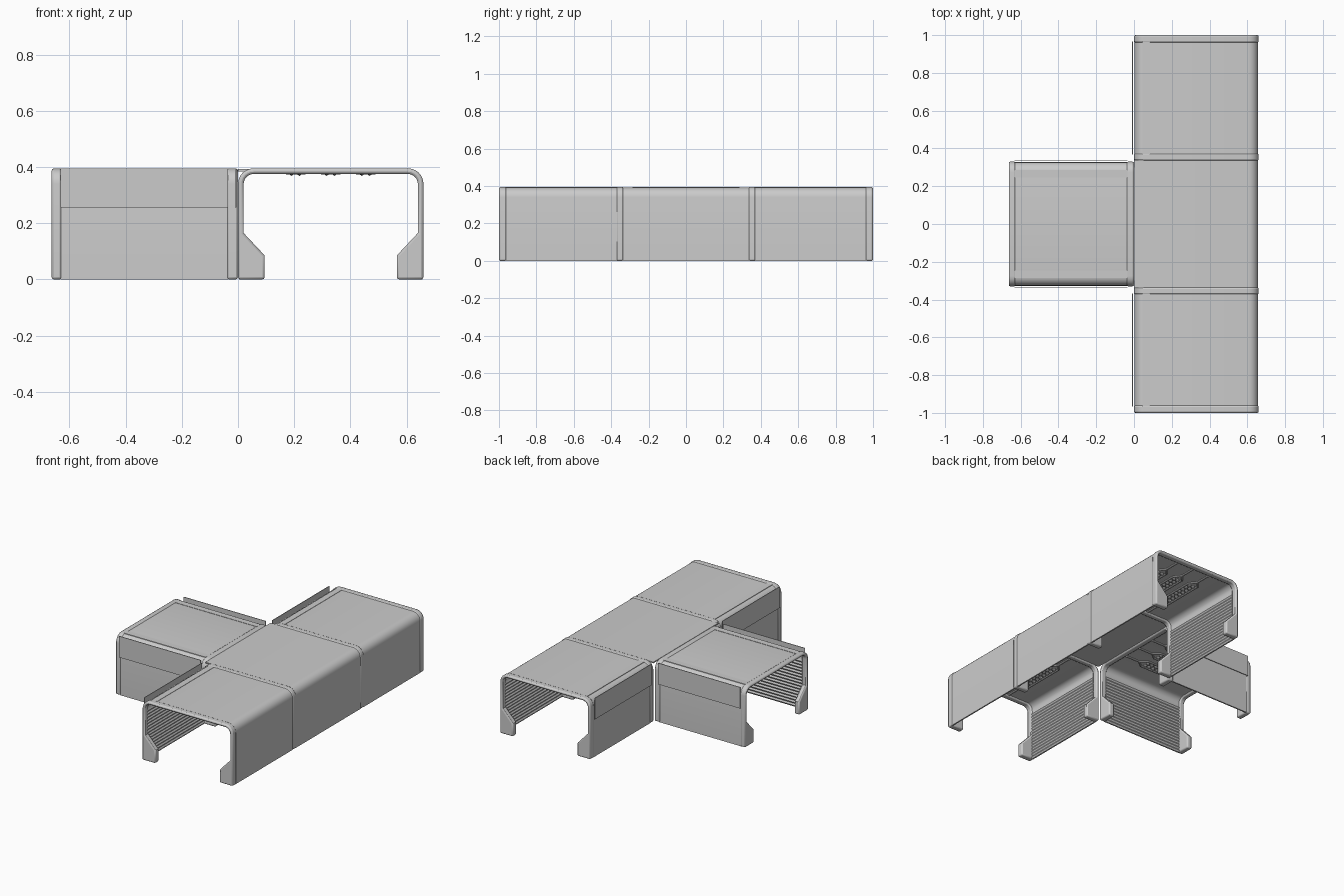
import bpy, bmesh, math
from mathutils import Matrix, Vector

if "Cube" in bpy.data.objects:
    bpy.data.objects.remove(bpy.data.objects["Cube"])

HALF = 0.33      # half width of a corridor
TOP = 0.395      # overall height


def place(u, v, z, axis, centre):
    # u runs across the corridor, v along it
    return Vector((centre + u, v, z)) if axis == 'Y' else Vector((v, centre + u, z))


def finish(name, bm, bevel=0.0):
    bmesh.ops.recalc_face_normals(bm, faces=bm.faces[:])
    me = bpy.data.meshes.new(name)
    bm.to_mesh(me)
    bm.free()
    ob = bpy.data.objects.new(name, me)
    bpy.context.collection.objects.link(ob)
    if bevel:
        m = ob.modifiers.new("soft_edges", 'BEVEL')
        m.width, m.segments = bevel, 2
        m.limit_method, m.angle_limit = 'ANGLE', math.radians(50)
    bpy.ops.object.select_all(action='DESELECT')
    ob.select_set(True)
    bpy.context.view_layer.objects.active = ob
    bpy.ops.object.shade_smooth_by_angle(angle=math.radians(35))
    return ob


def extrude(name, profile, axis, centre, start, end, bevel=0.0):
    bm = bmesh.new()
    a = [bm.verts.new(place(u, start, z, axis, centre)) for u, z in profile]
    b = [bm.verts.new(place(u, end, z, axis, centre)) for u, z in profile]
    n = len(a)
    for i in range(n):
        j = (i + 1) % n
        bm.faces.new((a[i], a[j], b[j], b[i]))
    bm.faces.new(a)
    bm.faces.new(b)
    return finish(name, bm, bevel)


def box(name, u0, u1, v0, v1, z0, z1, axis, centre):
    return extrude(name, [(u0, z0), (u1, z0), (u1, z1), (u0, z1)], axis, centre, v0, v1)


def corner(w, top, r, n=6):
    # rounded upper right corner, going from wall to roof
    return [(w - r + r * math.cos(t), top - r + r * math.sin(t))
            for t in (i * math.pi / 2 / n for i in range(n + 1))]


def flip(pts):
    return [(-u, z) for u, z in reversed(pts)]


def rib_profile():
    outer = [(HALF, 0)] + corner(HALF, TOP, 0.055)
    inner = [(HALF - 0.095, 0), (HALF - 0.095, 0.085), (HALF - 0.02, 0.165)] \
        + corner(HALF - 0.02, TOP - 0.02, 0.036)
    return outer + flip(outer) + inner_back(inner)


def inner_back(right):
    return flip(right)[::-1] + right[::-1]


def panel_profile(open_left=False):
    w, top = HALF - 0.003, TOP - 0.003
    outer = [(w, 0)] + corner(w, top, 0.052)
    # corrugated inner face of the wall
    ridges, z0, z1 = 16, 0.0, 0.325
    step = (z1 - z0) / ridges
    inner = [(w - 0.009, z0)]
    for i in range(ridges):
        inner += [(w - 0.015, z0 + step * (i + 0.5)), (w - 0.009, z0 + step * (i + 1))]
    inner += corner(w - 0.009, top - 0.008, 0.042)[1:]
    if open_left:
        return outer + [(-HALF, top), (-HALF, top - 0.008)] + inner[::-1]
    return outer + flip(outer) + inner_back(inner)


def ceiling_track(name, u, v0, v1, axis, centre):
    # pipe along the ceiling, forking around a patch of studs
    bm = bmesh.new()
    mid, h = (v0 + v1) / 2, (v1 - v0) / 2
    z = TOP - 0.015
    paths = [[(u, v0), (u, mid - h * 0.65)], [(u, mid + h * 0.65), (u, v1)]]
    for s in (-1, 1):
        paths.append([(u, mid - h * 0.65), (u + s * 0.035, mid - h * 0.5),
                      (u + s * 0.035, mid + h * 0.5), (u, mid + h * 0.65)])
    for path in paths:
        for p, q in zip(path, path[1:]):
            a, b = place(*p, z, axis, centre), place(*q, z, axis, centre)
            d = b - a
            m = Matrix.Translation((a + b) / 2) @ d.to_track_quat('Z', 'Y').to_matrix().to_4x4()
            bmesh.ops.create_cone(bm, cap_ends=True, segments=8, radius1=0.006,
                                  radius2=0.006, depth=d.length, matrix=m)
    for i in range(2):
        for j in range(9):
            p = place(u + (i - 0.5) * 0.028, mid + (j - 4) * h * 0.11, z, axis, centre)
            bmesh.ops.create_icosphere(bm, subdivisions=1, radius=0.012,
                                       matrix=Matrix.Translation(p))
    return finish(name, bm)


# Arched ribs with splayed feet
for i, (a, b) in enumerate([(-1, -0.96), (-0.372, -0.335), (0.335, 0.372), (0.96, 1)]):
    extrude(f"main_rib_{i}", rib_profile(), 'Y', HALF, a, b, 0.008)
for i, (a, b) in enumerate([(-0.663, -0.627), (-0.04, 0)]):
    extrude(f"branch_rib_{i}", rib_profile(), 'X', 0, a, b, 0.008)

# Corridor shells; the middle one opens towards the branch
sections = [("front", 'Y', HALF, -0.965, -0.367), ("back", 'Y', HALF, 0.367, 0.965),
            ("branch", 'X', 0, -0.632, -0.035)]
for name, axis, c, a, b in sections:
    extrude(f"{name}_shell", panel_profile(), axis, c, a, b)
    for k, u in enumerate((-0.125, 0, 0.125)):
        ceiling_track(f"{name}_ceiling_track_{k}", u, a + 0.01, b - 0.01, axis, c)
    # Raised roof strips and upright side skirts beside the eaves
    for s in ((-1, 1) if axis == 'X' else (-1,)):
        box(f"{name}_roof_strip", s * 0.245, s * 0.285, a, b,
            TOP - 0.006, TOP - 0.001, axis, c)
        box(f"{name}_eave_skirt", s * 0.336, s * 0.340, a, b, 0.255, TOP, axis, c)
extrude("middle_shell", panel_profile(True), 'Y', HALF, -0.34, 0.34)
